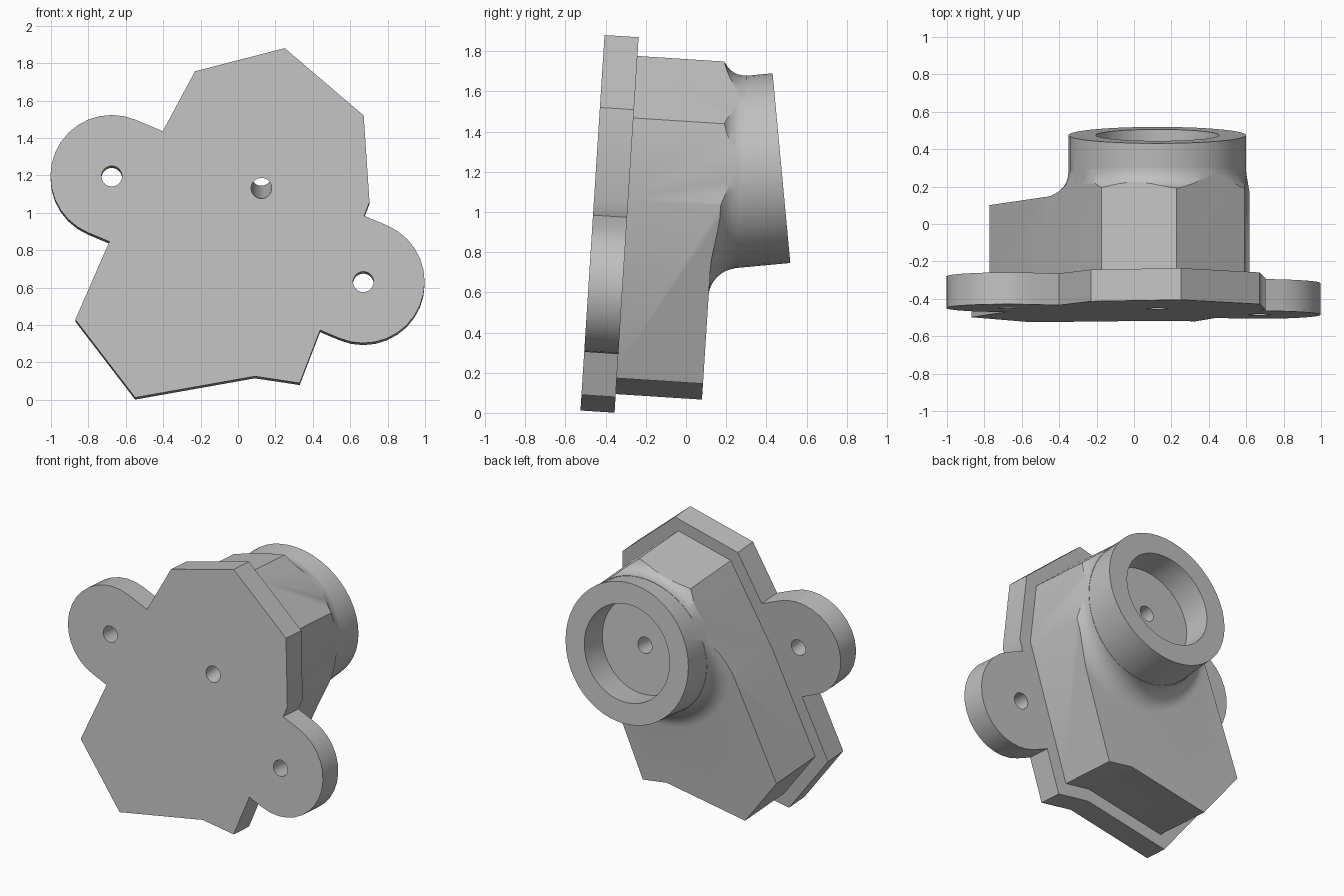
import bpy
import bmesh
from math import sin, cos, pi, radians
from mathutils import Vector

cube = bpy.data.objects.get("Cube")
if cube:
    bpy.data.objects.remove(cube, do_unlink=True)

# One plain grey material
grey = bpy.data.materials.new("plain grey")
grey.use_nodes = True
COLOUR = (0.53, 0.53, 0.53, 1)
grey.diffuse_color = COLOUR
grey.node_tree.nodes["Principled BSDF"].inputs["Base Color"].default_value = COLOUR

# Plate frame: right, up along the plate, and depth towards the back
X = Vector((1, 0, 0))
UP = Vector((0, 0.064, 0.998)).normalized()
DEPTH = UP.cross(X)
ORIGIN = Vector((0, -0.526, 0))
PLATE, BACK = 0.17, 0.60

# Boss frame: its axis leans upwards, through the middle of the rim
AXIS = Vector((0, 0.9955, 0.093)).normalized()
RISE = X.cross(AXIS)
RIM = Vector((0.125, 0.475, 1.218))
RADIUS, FILLET = 0.475, 0.12


def at(u, v, w):
    return ORIGIN + X * u + UP * v + DEPTH * w


def loft(name, rings):
    """Skin a stack of equal rings and cap both ends."""
    bm = bmesh.new()
    loops = [[bm.verts.new(p) for p in ring] for ring in rings]
    for low, high in zip(loops, loops[1:]):
        for i in range(len(low)):
            j = (i + 1) % len(low)
            bm.faces.new((low[i], low[j], high[j], high[i]))
    bm.faces.new(loops[0])
    bm.faces.new(loops[-1])
    bmesh.ops.recalc_face_normals(bm, faces=bm.faces)
    mesh = bpy.data.meshes.new(name)
    bm.to_mesh(mesh)
    bm.free()
    mesh.materials.append(grey)
    obj = bpy.data.objects.new(name, mesh)
    bpy.context.collection.objects.link(obj)
    return obj


def prism(name, outline, w0, w1):
    return loft(name, [[at(u, v, w) for u, v in outline] for w in (w0, w1)])


def inset(points, distance):
    """Move every side of a counter-clockwise outline inwards."""
    result = []
    for i, p in enumerate(points):
        a = (p - points[i - 1]).normalized()
        b = (points[(i + 1) % len(points)] - p).normalized()
        na, nb = Vector((-a.y, a.x)), Vector((-b.y, b.x))
        result.append(p + (na + nb) * distance / (1 + na.dot(nb)))
    return result


def boss_ring(radius, along=None, above=0, count=48):
    """Ring about the boss axis, at a distance along it or above the body back."""
    ring = []
    for i in range(count):
        t = 2 * pi * (i + 0.5) / count
        p = RIM + (X * cos(t) + RISE * sin(t)) * radius
        s = along
        if s is None:
            s = (BACK + above - (p - ORIGIN).dot(DEPTH)) / AXIS.dot(DEPTH)
        ring.append(p + AXIS * s)
    return ring


def combine(target, tool, operation):
    """Apply a boolean."""
    bpy.context.view_layer.objects.active = target
    mod = target.modifiers.new(operation.lower(), "BOOLEAN")
    mod.operation, mod.object, mod.solver = operation, tool, "EXACT"
    bpy.ops.object.modifier_apply(modifier=mod.name)


def discard(obj):
    bpy.data.objects.remove(obj, do_unlink=True)


outline = [Vector(p) for p in (
    (-0.87, 0.43), (-0.55, 0.012), (0.09, 0.126), (0.33, 0.09), (0.703, 1.06),
    (0.672, 1.523), (0.25, 1.884), (-0.23, 1.76), (-0.55, 1.163))]
body_outline = inset(outline, 0.085)

# Mounting flange with two round lugs
flange = prism("mounting_flange", outline, 0, PLATE)
lugs = [Vector((-0.675, 1.198)), Vector((0.67, 0.632))]
direction = (lugs[1] - lugs[0]).normalized()
side = Vector((-direction.y, direction.x))
for centre, sign in zip(lugs, (-1, 1)):
    arc = [centre + 0.328 * (direction * sign * cos(t) + side * sin(t))
           for t in (pi * (i / 16 - 0.5) for i in range(17))]
    inner = centre - direction * sign * 0.42
    lug = prism("lug", arc + [inner + side * 0.328, inner - side * 0.328], 0, PLATE)
    combine(flange, lug, "UNION")
    discard(lug)
    hole = [centre + 0.055 * Vector((cos(t), sin(t)))
            for t in (2 * pi * i / 24 for i in range(24))]
    drill = prism("lug_drill", hole, -0.1, PLATE + 0.1)
    combine(flange, drill, "DIFFERENCE")
    discard(drill)

# Housing body: a tall prism trimmed by a flat back that flares up to the boss
housing = prism("housing", body_outline, PLATE - 0.03, BACK + 0.4)
profile = [(3, -1), (3, 0)]
for i in range(9):
    t = pi / 2 * i / 8
    profile.append((RADIUS + 0.002 + FILLET * (1 - sin(t)), FILLET * (1 - cos(t))))
flare = loft("flare", [boss_ring(r, above=h) for r, h in profile])
combine(housing, flare, "INTERSECT")
discard(flare)

# Round boss
boss = loft("boss", [boss_ring(RADIUS, above=-0.02), boss_ring(RADIUS, along=0)])
combine(housing, boss, "UNION")
discard(boss)

# Recess in the boss
recess = loft("recess", [boss_ring(0.33, along=s) for s in (-0.2, 0.1)])
combine(housing, recess, "DIFFERENCE")
discard(recess)

# Centre hole through everything
drill = loft("centre_drill", [boss_ring(0.055, along=s, count=24) for s in (-1.2, 0.1)])
for part in (flange, housing):
    combine(part, drill, "DIFFERENCE")
discard(drill)

# Smooth the round surfaces, keep corners sharp
bpy.ops.object.select_all(action="DESELECT")
for part in (flange, housing):
    part.select_set(True)
bpy.context.view_layer.objects.active = housing
bpy.ops.object.shade_smooth_by_angle(angle=radians(30))
